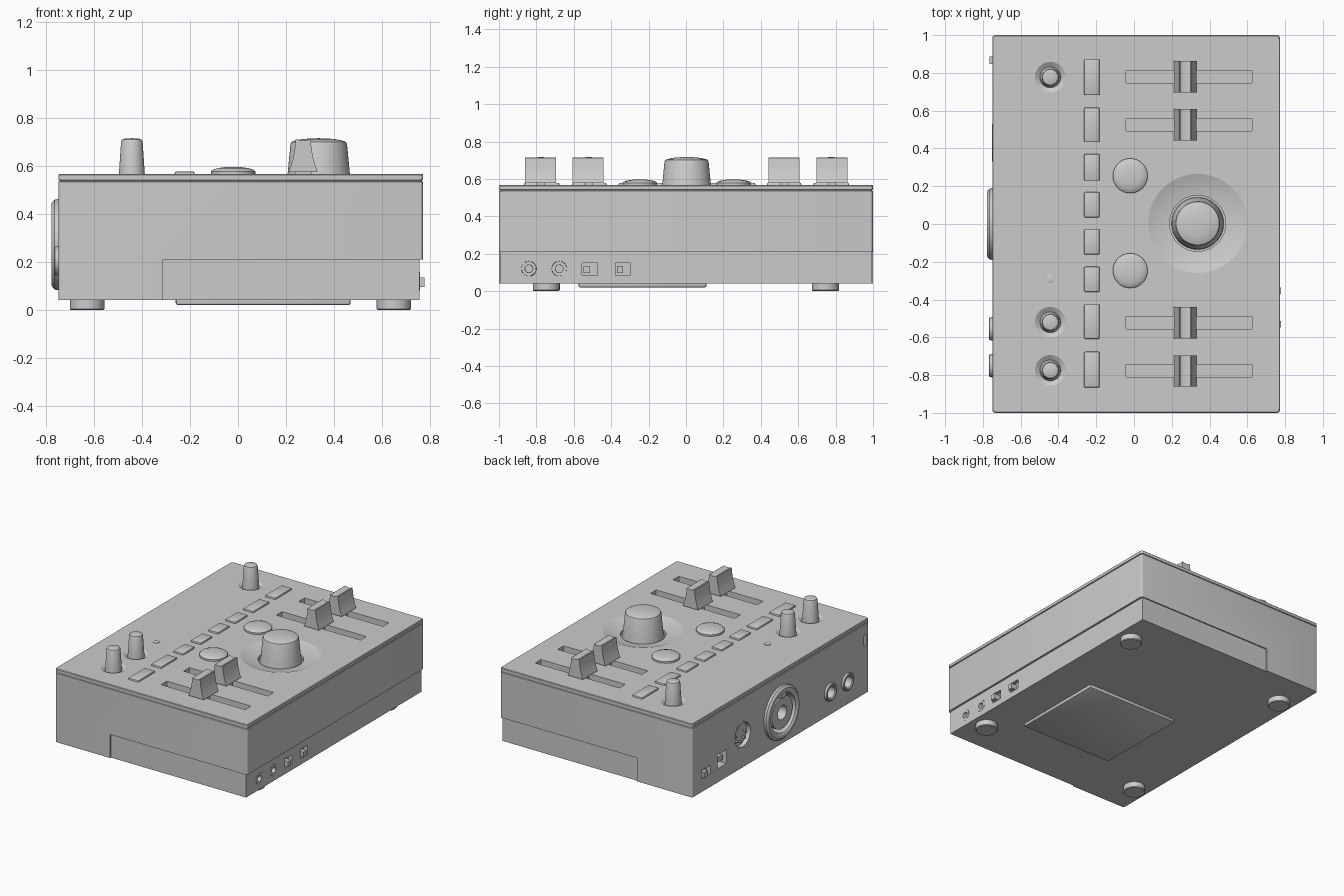
import bpy, bmesh, math
from mathutils import Matrix

if "Cube" in bpy.data.objects:
    bpy.data.objects.remove(bpy.data.objects["Cube"])

TOP = 0.567
LEFT, RIGHT, BASE_RIGHT = -0.75, 0.773, 0.758
TO_LEFT, TO_RIGHT = -math.pi / 2, math.pi / 2   # lathe axis turned towards -x / +x


def finish(name, bm, angle=30):
    bmesh.ops.recalc_face_normals(bm, faces=bm.faces[:])
    mesh = bpy.data.meshes.new(name)
    bm.to_mesh(mesh)
    bm.free()
    ob = bpy.data.objects.new(name, mesh)
    ob["angle"] = angle
    bpy.context.collection.objects.link(ob)
    return ob


def skin(bm, rings, closed):
    for k in range(len(rings) if closed else len(rings) - 1):
        a, b = rings[k], rings[(k + 1) % len(rings)]
        n = max(len(a), len(b))
        for i in range(n):
            j = (i + 1) % n
            quad = [a[i % len(a)], a[j % len(a)], b[j % len(b)], b[i % len(b)]]
            quad = list(dict.fromkeys(quad))
            if len(quad) > 2:
                bm.faces.new(quad)


def lathe(name, profile, loc, turn=0, closed=False, n=48):
    bm = bmesh.new()
    rings = []
    for r, h in profile:
        count = n if r > 0 else 1
        rings.append([bm.verts.new((r * math.cos(math.tau * i / n), r * math.sin(math.tau * i / n), h))
                      for i in range(count)])
    skin(bm, rings, closed)
    bm.transform(Matrix.Translation(loc) @ Matrix.Rotation(turn, 4, 'Y'))
    return finish(name, bm)


def disc(name, r, h0, h1, loc, turn=0, n=48):
    return lathe(name, [(0, h0), (r, h0), (r, h1), (0, h1)], loc, turn, n=n)


def box(name, x, y, z, bevel=0.0):
    bm = bmesh.new()
    bmesh.ops.create_cube(bm, size=1)
    for v in bm.verts:
        v.co = [lo + (hi - lo) * (c + 0.5) for c, (lo, hi) in zip(v.co, (x, y, z))]
    if bevel:
        bmesh.ops.bevel(bm, geom=bm.edges[:], offset=bevel, segments=2, profile=0.5, affect='EDGES')
    return finish(name, bm)


def around(c, half):
    return (c - half, c + half)


def cut(target, cutter):
    cutter.hide_render = True
    mod = target.modifiers.new("cut", 'BOOLEAN')
    mod.operation, mod.solver, mod.object = 'DIFFERENCE', 'EXACT', cutter
    bpy.context.view_layer.objects.active = target
    bpy.ops.object.modifier_apply(modifier=mod.name)
    bpy.data.objects.remove(cutter)


# Housing: stacked rounded rectangles with a seam below the top plate
bm = bmesh.new()
rings = []
for z, inset in [(0.042, 0), (0.535, 0), (0.537, 0.006), (0.541, 0.006), (0.543, 0), (0.563, 0), (TOP, 0.004)]:
    ring, r = [], 0.016
    cx, hx, hy = (LEFT + RIGHT) / 2, (RIGHT - LEFT) / 2 - inset, 1 - inset
    for q, (sx, sy) in enumerate([(1, 1), (-1, 1), (-1, -1), (1, -1)]):
        for s in range(5):
            a = math.pi / 2 * (q + s / 4)
            ring.append(bm.verts.new((cx + sx * (hx - r) + r * math.cos(a), sy * (hy - r) + r * math.sin(a), z)))
    rings.append(ring)
skin(bm, rings, False)
bm.faces.new(rings[0])
bm.faces.new(rings[-1])
housing = finish("housing", bm, 12)

# Stepped lower part at the right, front and back
cut(housing, box("c", (BASE_RIGHT, 0.9), (-1.1, 1.1), (0, 0.21)))
for s in (-1, 1):
    cut(housing, box("c", (-0.312, 0.9), sorted((s * 0.991, s * 1.1)), (0, 0.21)))

# Large dial in a shallow dish
DIAL = (0.337, 0.003, TOP)
cut(housing, lathe("c", [(0, 0.05), (0.262, 0.05), (0.262, 0), (0.23, -0.011), (0.19, -0.021),
                         (0.148, -0.028), (0.148, -0.05), (0, -0.05)], DIAL, n=72))
lathe("main_dial", [(0, -0.05), (0.138, -0.05), (0.136, -0.025), (0.13, 0), (0.118, 0.125), (0.114, 0.134), (0.104, 0.139),
                    (0.07, 0.146), (0.035, 0.149), (0, 0.15)], DIAL, n=72)

# Small knobs in conical recesses
for y in (0.777, -0.52, -0.775):
    loc = (-0.443, y, TOP)
    cut(housing, lathe("c", [(0, 0.05), (0.081, 0.05), (0.081, 0), (0.056, -0.016), (0, -0.016)], loc))
    lathe("small_knob", [(0, -0.03), (0.057, -0.03), (0.054, 0), (0.045, 0.135), (0.041, 0.144),
                         (0.03, 0.148), (0, 0.15)], loc)

# Indicator light
lathe("indicator", [(0, -0.02), (0.022, -0.02), (0.022, 0.003), (0.016, 0.005), (0, 0.006)], (-0.443, -0.29, TOP), n=24)

# Faders: slot, stem and concave cap
CAP = [(0.06, 0.577), (0.052, 0.6), (0.043, 0.63), (0.037, 0.66), (0.033, 0.69), (0.031, 0.711),
       (0.026, 0.714), (0.012, 0.707)]
for y in (0.78, 0.525, -0.523, -0.778):
    cut(housing, box("c", (-0.042, 0.625), around(y, 0.033), (0.5, 0.6)))
    box("fader_stem", around(0.272, 0.035), around(y, 0.022), (0.49, 0.59))
    bm = bmesh.new()
    outline = CAP + [(-x, z) for x, z in reversed(CAP)]
    ends = [[bm.verts.new((0.272 + x, y + s * 0.083, z)) for x, z in outline] for s in (-1, 1)]
    skin(bm, ends, False)
    for e in ends:
        bm.faces.new(e)
    finish("fader_cap", bm)

# Row of rectangular buttons
for y, half in [(0.777, 0.095), (0.525, 0.092), (0.3, 0.071), (0.102, 0.067),
                (-0.095, 0.067), (-0.293, 0.067), (-0.517, 0.092), (-0.771, 0.095)]:
    box("pad_button", around(-0.223, 0.041), around(y, half), (0.54, 0.579), 0.007)

# Domed round buttons
for y in (0.255, -0.247):
    lathe("round_button", [(0, -0.02), (0.092, -0.02), (0.092, 0.012), (0.086, 0.018), (0.065, 0.025),
                           (0.035, 0.029), (0, 0.03)], (-0.02, y, TOP))

# Feet and bottom cover
for x in (-0.63, 0.65):
    for y in (-0.747, 0.745):
        lathe("foot", [(0, 0.05), (0.072, 0.05), (0.072, 0.005), (0.067, 0), (0, 0)], (x, y, 0))
cover = box("bottom_cover", (-0.26, 0.47), (-0.575, 0.11), (0.02, 0.06), 0.01)

# Right side: two small sockets and two switches
for y in (-0.84, -0.678):
    loc = (BASE_RIGHT, y, 0.12)
    cut(housing, disc("c", 0.04, -0.06, 0.05, loc, TO_RIGHT, 32))
    lathe("small_socket", [(0.041, -0.06), (0.039, 0.001), (0.021, 0.001), (0.02, -0.055)], loc, TO_RIGHT, True, 32)
for y in (-0.515, -0.337):
    cut(housing, box("c", (0.73, 0.9), around(y, 0.041), around(0.118, 0.033)))
    box("side_switch", (0.72, 0.778), around(y - 0.016, 0.017), around(0.116, 0.019))

# Left side: large combination socket
XLR = (LEFT, 0.0, 0.273)
cut(housing, disc("c", 0.14, -0.1, 0.1, XLR, TO_LEFT))
lathe("combo_socket_ring", [(0.19, -0.002), (0.188, 0.015), (0.172, 0.028), (0.15, 0.028), (0.138, 0.02),
                            (0.136, -0.09), (0.142, -0.09)], XLR, TO_LEFT, True, 64)
# core is a flat-fronted plug with a cross-shaped opening, extruded from one outline
bm = bmesh.new()
outer, inner = [], []
for i in range(48):
    a = math.tau * i / 48
    c, s = math.cos(a), math.sin(a)
    arm = min(0.024 / max(abs(c), 1e-6), 0.024 / max(abs(s), 1e-6))
    r = min(0.085, max(0.05, arm))
    outer.append((0.115 * c, 0.115 * s))
    inner.append((r * c, r * s))
rings = [[bm.verts.new((x, 0.0 + u, 0.273 + v)) for u, v in pts]
         for pts, x in ((outer, -0.66), (outer, -0.762), (inner, -0.762), (inner, -0.68))]
skin(bm, rings, False)
bm.faces.new(rings[-1])
bm.faces.new(rings[0])
finish("combo_socket_core", bm)
box("combo_socket_latch", (-0.777, -0.68), around(0, 0.03), (0.385, 0.43), 0.004)

# Left side: round multi-pin socket
DIN = (LEFT, 0.43, 0.275)
cut(housing, disc("c", 0.1, -0.06, 0.05, DIN, TO_LEFT))
lathe("pin_socket_ring", [(0.101, -0.06), (0.1, 0.001), (0.086, 0.001), (0.085, -0.06)], DIN, TO_LEFT, True)
disc("pin_socket_face", 0.086, -0.07, -0.03, DIN, TO_LEFT)
for a in range(180, 361, 45):
    disc("pin", 0.008, -0.04, -0.01, (LEFT, 0.43 + 0.055 * math.cos(math.radians(a)),
                                      0.275 + 0.055 * math.sin(math.radians(a))), TO_LEFT, 12)

# Left side: data port, power switch and lock slot
cut(housing, box("c", (-0.9, -0.69), around(0.665, 0.05), around(0.19, 0.05)))
box("data_port_tongue", (-0.735, -0.68), around(0.665, 0.028), around(0.19, 0.018))
cut(housing, box("c", (-0.9, -0.72), around(0.845, 0.05), around(0.165, 0.03)))
box("power_switch", (-0.766, -0.71), around(0.868, 0.02), around(0.165, 0.02))
cut(housing, box("c", (-0.9, -0.7), around(-0.955, 0.014), around(0.42, 0.04)))

# Left side: two large jack sockets
for y in (-0.555, -0.75):
    loc = (LEFT, y, 0.205)
    cut(housing, disc("c", 0.05, -0.1, 0.05, loc, TO_LEFT, 32))
    lathe("jack_socket", [(0.062, -0.002), (0.06, 0.014), (0.056, 0.017), (0.046, 0.017), (0.04, 0.01),
                          (0.039, -0.09), (0.051, -0.09)], loc, TO_LEFT, True)

# Smooth shading with sharp edges kept
for ob in bpy.context.scene.objects:
    bpy.ops.object.select_all(action='DESELECT')
    ob.select_set(True)
    bpy.context.view_layer.objects.active = ob
    bpy.ops.object.shade_smooth_by_angle(angle=math.radians(ob["angle"]))
